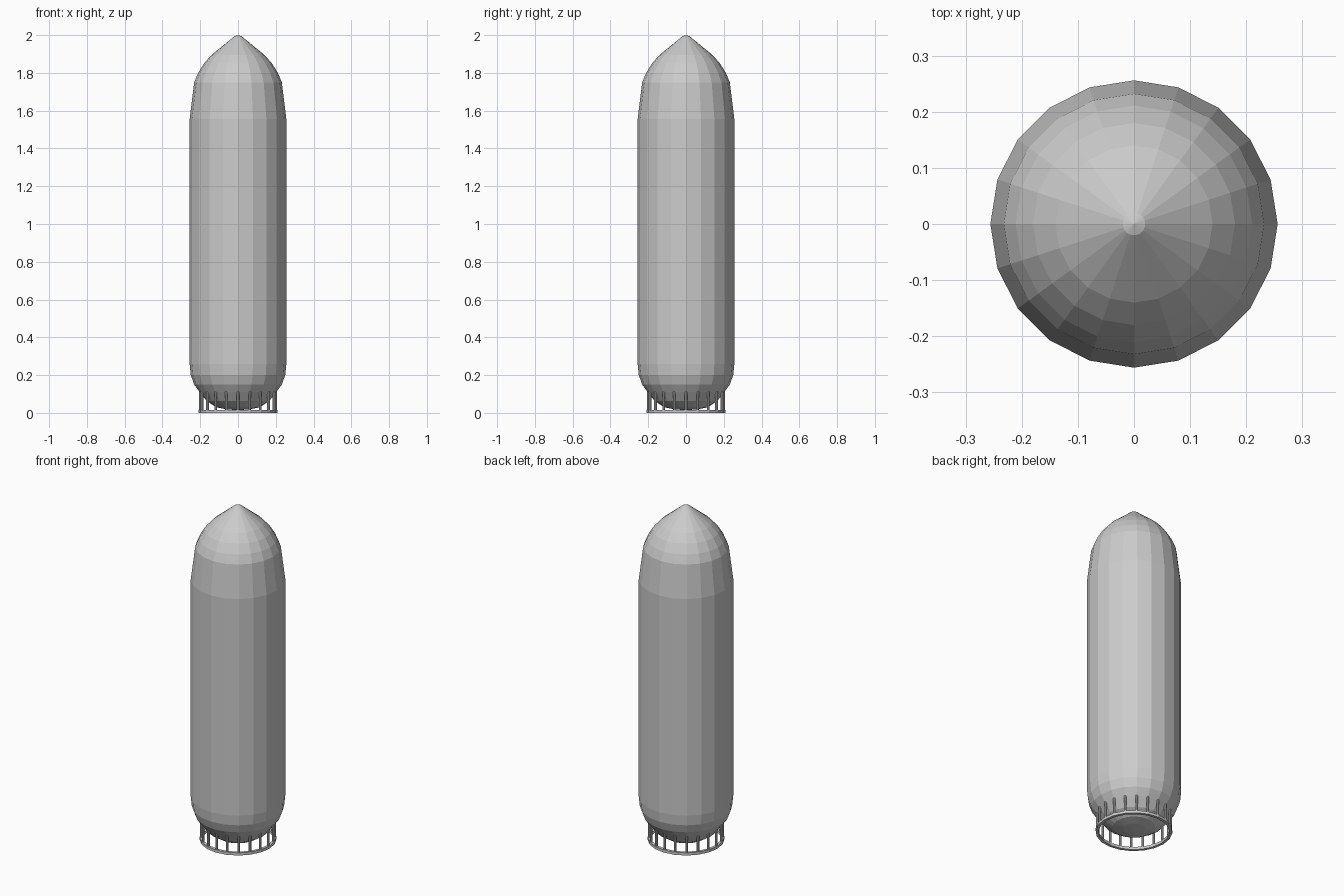
import bpy, bmesh, math

if "Cube" in bpy.data.objects:
    bpy.data.objects.remove(bpy.data.objects["Cube"])

SIDES = 20


def add_object(name, bm):
    bmesh.ops.recalc_face_normals(bm, faces=bm.faces)
    mesh = bpy.data.meshes.new(name)
    bm.to_mesh(mesh)
    bm.free()
    obj = bpy.data.objects.new(name, mesh)
    bpy.context.collection.objects.link(obj)
    return obj


def lathe(name, profile, closed=False):
    """Spin an (r, z) profile around z with flat facets."""
    bm = bmesh.new()
    verts = [bm.verts.new((r, 0, z)) for r, z in profile]
    edges = [bm.edges.new(p) for p in zip(verts, verts[1:])]
    if closed:
        edges.append(bm.edges.new((verts[-1], verts[0])))
    bmesh.ops.spin(bm, geom=verts + edges, cent=(0, 0, 0), axis=(0, 0, 1),
                   angle=2 * math.pi, steps=SIDES)
    bmesh.ops.remove_doubles(bm, verts=bm.verts, dist=0.0005)
    return add_object(name, bm)


# Main body: rounded base, straight wall, tapered shoulder and pointed nose
lathe("tank_body", [
    (0, 0.015), (0.06, 0.018), (0.115, 0.03), (0.165, 0.062), (0.203, 0.11),
    (0.232, 0.15), (0.25, 0.20), (0.256, 0.26), (0.256, 1.555),
    (0.232, 1.75), (0.211, 1.80), (0.18, 1.85), (0.14, 1.895),
    (0.02, 1.993), (0, 2.0)])

# Ring the model stands on
lathe("base_ring", [(0.192, 0), (0.208, 0), (0.208, 0.016), (0.192, 0.016)],
      closed=True)

# Evenly spaced struts joining the ring to the body
bm = bmesh.new()
for i in range(SIDES):
    a = 2 * math.pi * i / SIDES
    made = bmesh.ops.create_cone(bm, cap_ends=True, segments=8, radius1=0.007,
                                 radius2=0.007, depth=0.104)
    bmesh.ops.translate(bm, verts=made["verts"],
                        vec=(0.2 * math.cos(a), 0.2 * math.sin(a), 0.06))
add_object("base_struts", bm)
